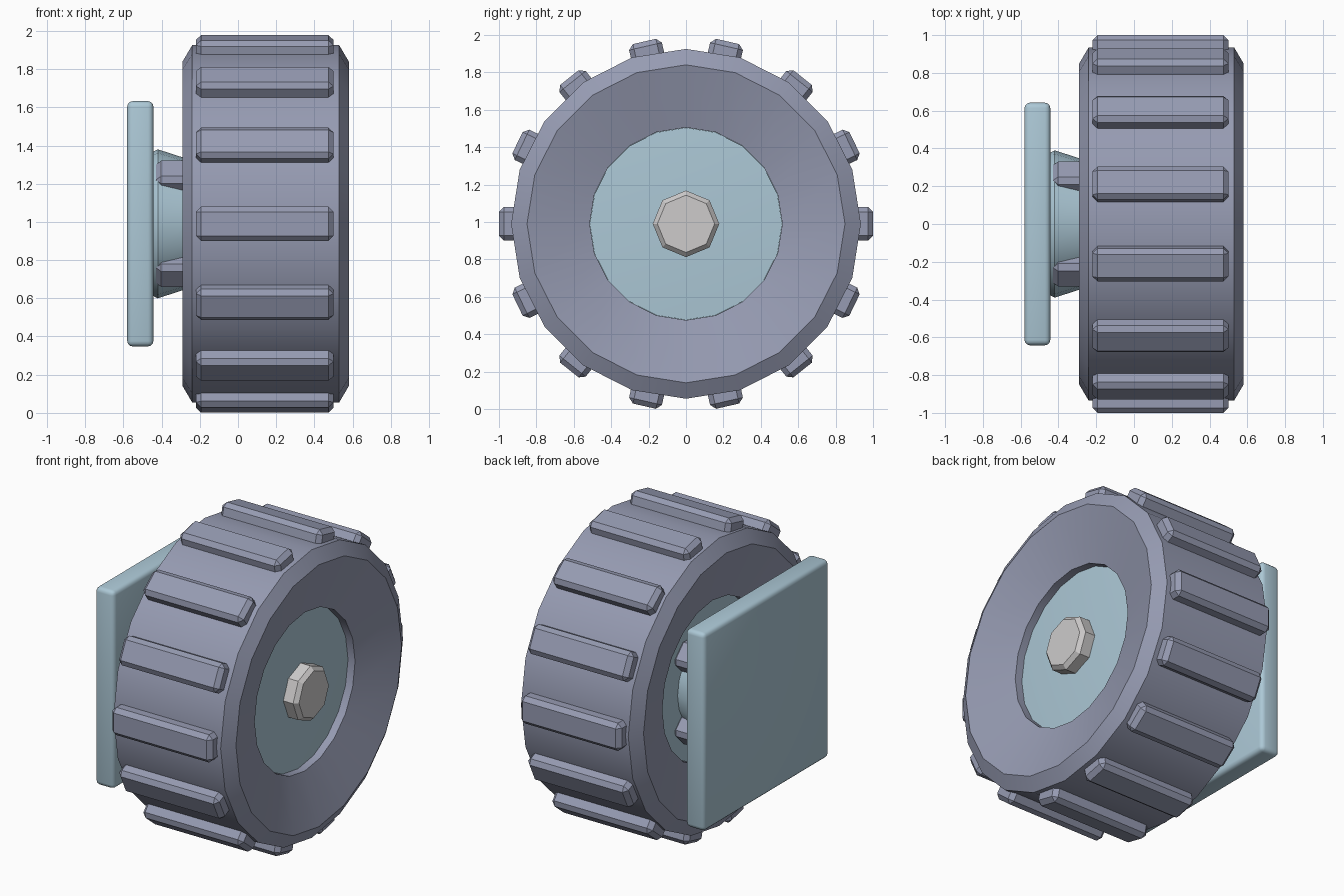
import bpy, bmesh, math
from mathutils import Matrix, Vector

if "Cube" in bpy.data.objects:
    bpy.data.objects.remove(bpy.data.objects["Cube"])

CZ = 0.99  # axle height


def material(name, rgb):
    m = bpy.data.materials.new(name)
    m.diffuse_color = (*rgb, 1)
    m.use_nodes = True
    m.node_tree.nodes["Principled BSDF"].inputs["Base Color"].default_value = m.diffuse_color
    return m


RUBBER = material("slate_rubber", (0.305, 0.328, 0.445))
BLUE = material("pale_blue_metal", (0.413, 0.578, 0.672))
STEEL = material("light_grey_steel", (0.61, 0.597, 0.597))


def finish(bm, name, mat, sharp=32):
    """Smooth shading with sharp edges kept, placed at axle height."""
    bmesh.ops.recalc_face_normals(bm, faces=bm.faces)
    for f in bm.faces:
        f.smooth = True
    for e in bm.edges:
        e.smooth = e.calc_face_angle(0) < math.radians(sharp)
    me = bpy.data.meshes.new(name)
    bm.to_mesh(me)
    bm.free()
    me.materials.append(mat)
    ob = bpy.data.objects.new(name, me)
    ob.location.z = CZ
    bpy.context.collection.objects.link(ob)
    return ob


def lathe(name, profile, sides, mat, closed=False):
    """Turn an (x, radius) profile around the x axis."""
    bm = bmesh.new()
    rings = []
    for x, r in profile:
        if r == 0:
            rings.append([bm.verts.new((x, 0, 0))] * sides)
        else:
            rings.append([bm.verts.new((x, r * math.sin(a), r * math.cos(a)))
                          for a in (math.tau * i / sides for i in range(sides))])
    pairs = list(zip(rings, rings[1:]))
    if closed:
        pairs.append((rings[-1], rings[0]))
    for p, q in pairs:
        for i in range(sides):
            j = (i + 1) % sides
            loop = list(dict.fromkeys((p[i], p[j], q[j], q[i])))
            bm.faces.new(loop)
    return finish(bm, name, mat)


def block(name, lo, hi, bevel, segs, mat, angle=0.0):
    """Bevelled box between two corners, turned around the axle."""
    lo, hi = Vector(lo), Vector(hi)
    bm = bmesh.new()
    bmesh.ops.create_cube(bm, size=1)
    bmesh.ops.scale(bm, vec=hi - lo, verts=bm.verts)
    bmesh.ops.translate(bm, vec=(lo + hi) / 2, verts=bm.verts)
    bmesh.ops.bevel(bm, geom=bm.edges[:], offset=bevel, segments=segs,
                    profile=0.5, affect='EDGES')
    bmesh.ops.rotate(bm, cent=(0, 0, 0), verts=bm.verts,
                     matrix=Matrix.Rotation(angle, 3, 'X'))
    return finish(bm, name, mat)


# Tyre with chamfered shoulders and dished side walls
lathe("tyre", [(-0.29, 0.85), (-0.24, 0.935), (0.53, 0.935), (0.58, 0.85),
               (0.48, 0.515), (-0.19, 0.515)], 20, RUBBER, closed=True)

# Tread bars around the tyre
for i in range(14):
    block(f"tread_bar_{i + 1}", (-0.22, -0.09, 0.89), (0.50, 0.09, 1.0),
          0.027, 1, RUBBER, math.pi / 2 + math.tau * i / 14)

# Wheel hub, slightly domed on both faces
lathe("wheel_hub", [(-0.17, 0), (-0.14, 0.514), (0.43, 0.514), (0.46, 0)],
      20, BLUE)

# Eight-sided axle bolt
lathe("axle_bolt", [(0.42, 0), (0.42, 0.178), (0.52, 0.178), (0.545, 0.153),
                    (0.545, 0)], 8, STEEL)

# Tapered mount between plate and hub
lathe("mount_cone", [(-0.46, 0), (-0.46, 0.36), (-0.44, 0.38), (-0.42, 0.39),
                     (-0.29, 0.348), (-0.14, 0.30), (-0.14, 0)], 20, BLUE)

# Four diagonal lugs on the mount
for i in range(4):
    block(f"mount_lug_{i + 1}", (-0.43, -0.085, 0.27), (-0.13, 0.085, 0.41),
          0.028, 1, RUBBER, math.pi / 4 + math.tau * i / 4)

# Square mounting plate
block("mounting_plate", (-0.58, -0.642, -0.642), (-0.443, 0.642, 0.642),
      0.028, 3, BLUE)
